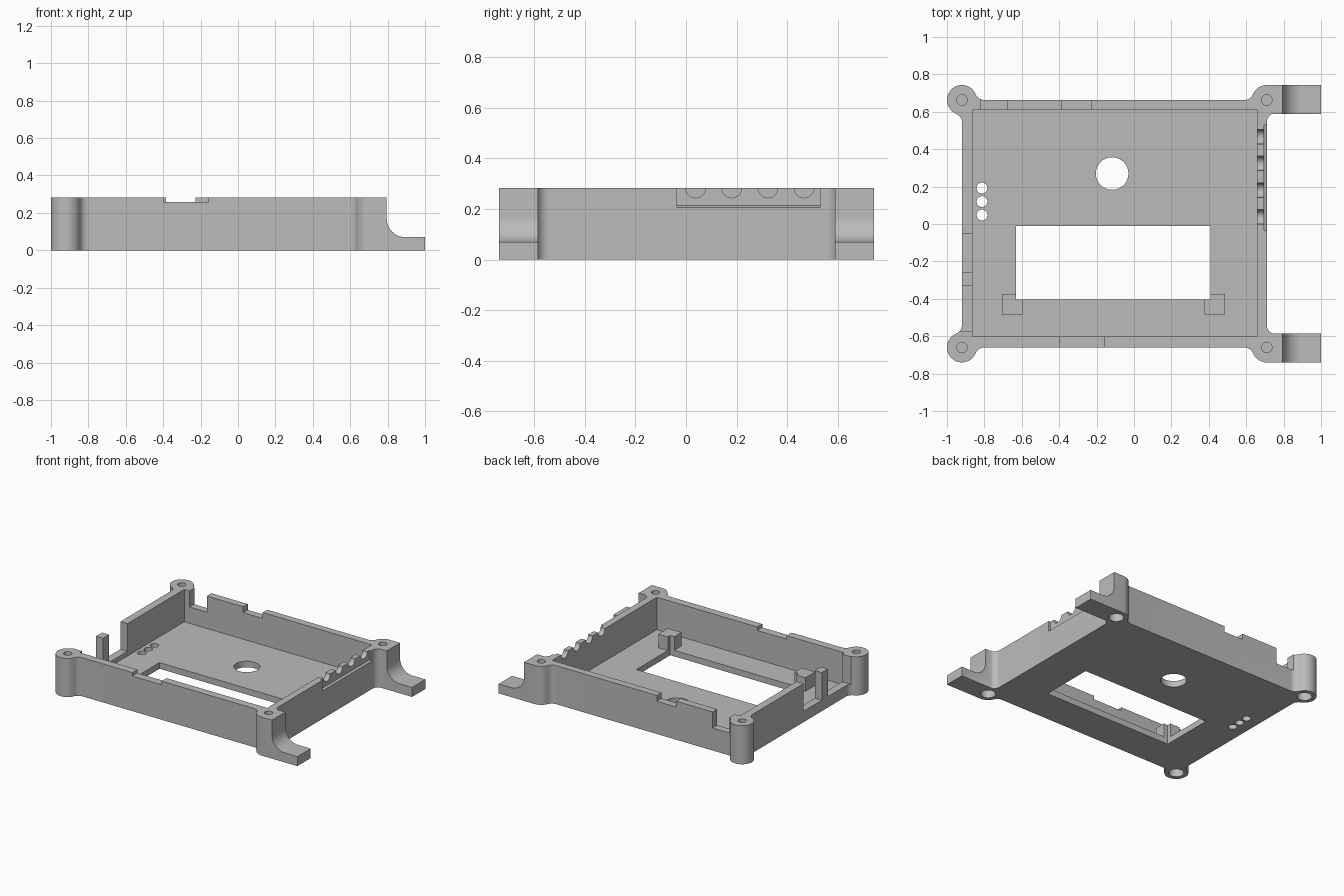
import bpy, bmesh
from math import sin, cos, pi, atan2, sqrt, radians

if "Cube" in bpy.data.objects:
    bpy.data.objects.remove(bpy.data.objects["Cube"])

H, FLOOR = 0.283, 0.045                       # total height, floor thickness
X0, X1, Y0, Y1 = -0.92, 0.71, -0.66, 0.663    # outer wall faces
R, F = 0.08, 0.05                             # boss radius, fillet radius

grey = bpy.data.materials.new("plain grey")
grey.use_nodes = True
grey.diffuse_color = (0.5, 0.5, 0.5, 1)
grey.node_tree.nodes["Principled BSDF"].inputs["Base Color"].default_value = (0.5, 0.5, 0.5, 1)


def arc(cx, cy, r, a0, a1, n=10):
    return [(cx + r * cos(a0 + (a1 - a0) * i / n), cy + r * sin(a0 + (a1 - a0) * i / n))
            for i in range(n + 1)]


def prism(name, pts, lo, hi, axis="z"):
    """Extrude a flat outline between lo and hi along one axis."""
    place = {"z": lambda a, b, h: (a, b, h),
             "y": lambda a, b, h: (a, h, b),
             "x": lambda a, b, h: (h, a, b)}[axis]
    bm = bmesh.new()
    face = bm.faces.new([bm.verts.new(place(a, b, lo)) for a, b in pts])
    ext = bmesh.ops.extrude_face_region(bm, geom=[face])["geom"]
    shift = place(0, 0, hi - lo)
    bmesh.ops.translate(bm, vec=shift, verts=[v for v in ext if isinstance(v, bmesh.types.BMVert)])
    bmesh.ops.recalc_face_normals(bm, faces=bm.faces)
    mesh = bpy.data.meshes.new(name)
    bm.to_mesh(mesh)
    bm.free()
    mesh.materials.append(grey)
    ob = bpy.data.objects.new(name, mesh)
    bpy.context.collection.objects.link(ob)
    return ob


def box(name, xa, xb, ya, yb, za, zb):
    return prism(name, [(xa, ya), (xb, ya), (xb, yb), (xa, yb)], za, zb)


def circle(x, y, r, n=40):
    return arc(x, y, r, 0, 2 * pi, n)[:-1]


def cut(ob, cutter):
    cutter.hide_render = True
    mod = ob.modifiers.new("cut", "BOOLEAN")
    mod.operation, mod.solver, mod.object = "DIFFERENCE", "EXACT", cutter
    bpy.context.view_layer.objects.active = ob
    bpy.ops.object.modifier_apply(modifier=mod.name)
    bpy.data.objects.remove(cutter)


def corner(x, y, sx, sy, foot):
    """Round boss blended into both walls, with an optional foot arm."""
    d = sqrt(R * R + 2 * R * F)
    a = atan2(F, d)
    pts = arc(-d, F, F, -pi / 2, -a)
    if foot:
        pts += arc(0, 0, R, pi - a, pi / 2)[1:]
        pts += [(1 - X1, R), (1 - X1, -0.074)]
    else:
        pts += arc(0, 0, R, pi - a, a - pi / 2, 28)[1:-1]
    pts += arc(F, -d, F, pi / 2 + a, pi)
    return [(x + sx * u, y + sy * v) for u, v in pts]


# Case body from one outline, running clockwise
outline = (corner(X1, Y1, 1, 1, True) + corner(X1, Y0, 1, -1, True)[::-1]
           + corner(X0, Y0, -1, -1, False) + corner(X0, Y1, -1, 1, False)[::-1])
case = prism("case_body", outline, 0, H)

# Hollow interior
cut(case, box("cavity", -0.863, 0.658, -0.602, 0.61, FLOOR, 1))

# Curved step down to the two feet
step = [(0.795, 1)] + arc(0.895, 0.17, 0.1, pi, 1.5 * pi, 12) + [(1.2, 0.07), (1.2, 1)]
cut(case, prism("foot_step", step, -1, 1, "y"))

# Floor openings
cut(case, box("window", -0.63, 0.41, -0.403, -0.01, -0.1, 0.1))
cut(case, prism("round_hole", circle(-0.117, 0.27, 0.087), -0.1, 0.1))
for y in (0.048, 0.12, 0.192):
    cut(case, prism("small_hole", circle(-0.813, y, 0.029), -0.1, 0.1))

# Screw holes: narrow from the top, wide recess from below
for x in (X0, X1):
    for y in (Y0, Y1):
        cut(case, prism("screw_hole", circle(x, y, 0.028, 24), 0.1, 1))
        cut(case, prism("screw_recess", circle(x, y, 0.05, 32), -0.1, 0.09))

# Wall notches: back, front, left side
for xa, xb, z in ((-0.82, -0.68, 0.165), (-0.385, -0.227, 0.24)):
    cut(case, box("back_notch", xa, xb, 0.59, 0.68, z, 1))
cut(case, box("front_notch", -0.395, -0.157, -0.68, -0.59, 0.257, 1))
for ya, yb in ((-0.26, -0.05), (-0.575, -0.33)):
    cut(case, box("side_notch", -0.94, -0.85, ya, yb, 0.08, 1))

# Recessed cable strip with four round grooves
strip = [(0.8, 0.205), (0.71, 0.205), (0.695, 0.213), (0.695, 1), (0.8, 1)]
cut(case, prism("strip_recess", strip, -0.035, 0.53, "y"))
for i in range(4):
    cut(case, prism("groove", circle(0.038 + 0.143 * i, H, 0.039, 32), 0.6, 0.78, "x"))

bpy.ops.object.select_all(action="DESELECT")
case.select_set(True)
bpy.context.view_layer.objects.active = case
bpy.ops.object.shade_smooth_by_angle(angle=radians(30))

# L-shaped brackets hugging the near window corners
for name, x, s in (("left_bracket", 0.41, 1), ("right_bracket", -0.63, -1)):
    shape = [(-0.033, -0.485), (0.077, -0.485), (0.077, -0.375),
             (0, -0.375), (0, -0.403), (-0.033, -0.403)]
    prism(name, [(x + s * u, v) for u, v in shape], FLOOR - 0.01, 0.145)
